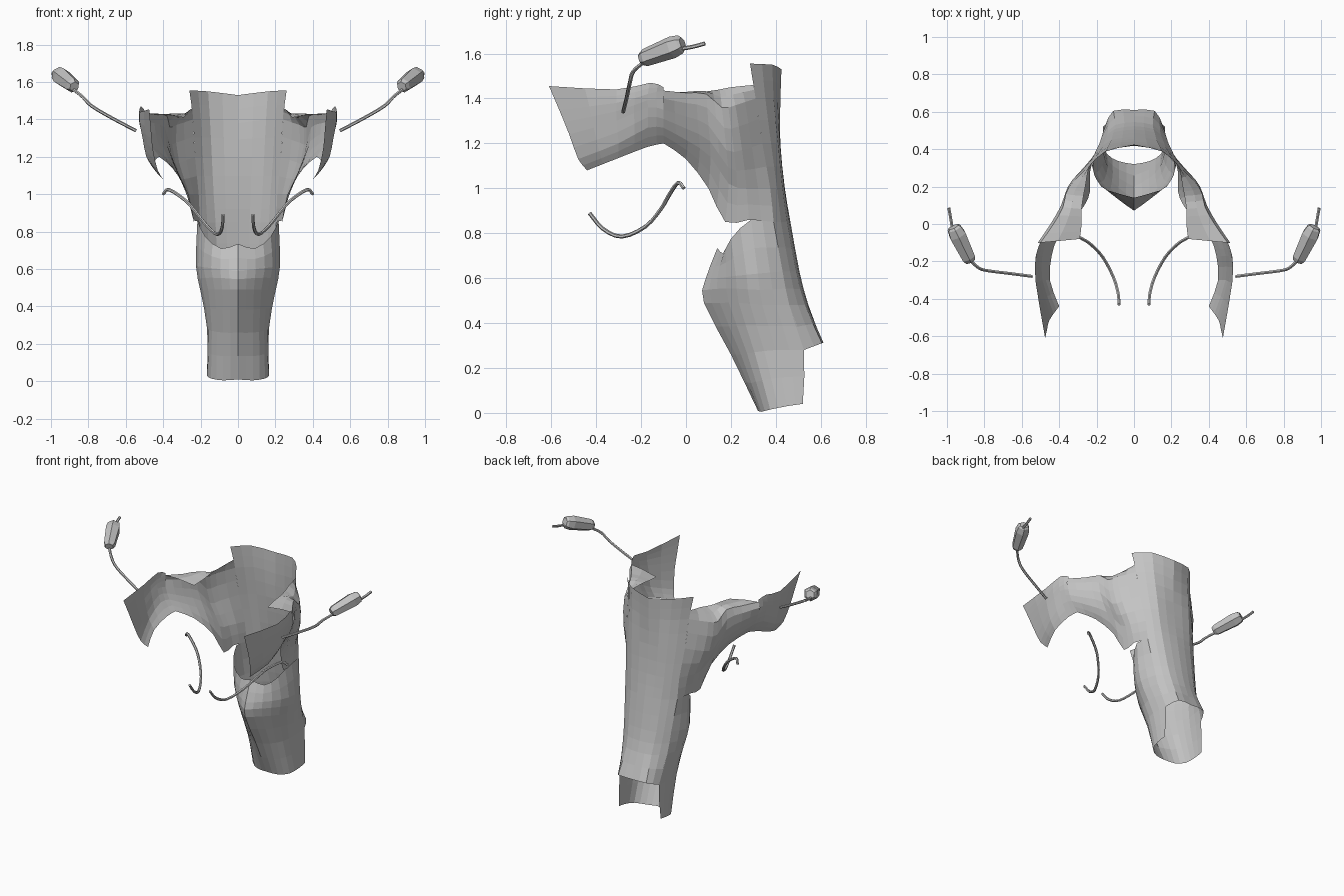
import bpy, bmesh, math
from mathutils import Vector

grey = bpy.data.materials.new("cloth grey")
grey.diffuse_color = (0.55, 0.55, 0.55, 1)


def spline(pts, n):
    """Smooth path through the points, n steps per span."""
    p = [Vector(q) for q in pts]
    p = [2 * p[0] - p[1]] + p + [2 * p[-1] - p[-2]]
    out = []
    for a, b, c, d in zip(p, p[1:], p[2:], p[3:]):
        for i in range(n):
            t = i / n
            out.append(0.5 * (2 * b + (c - a) * t + (2 * a - 5 * b + 4 * c - d) * t * t
                              + (3 * b - a - 3 * c + d) * t ** 3))
    return out + [p[-2]]


def finish(name, bm):
    """Make a mirrored object from the right half."""
    bmesh.ops.recalc_face_normals(bm, faces=bm.faces)
    me = bpy.data.meshes.new(name)
    bm.to_mesh(me)
    bm.free()
    me.materials.append(grey)
    ob = bpy.data.objects.new(name, me)
    bpy.context.collection.objects.link(ob)
    mod = ob.modifiers.new("mirror", "MIRROR")
    mod.merge_threshold = 0.002


def sheet(name, ribs, n=2):
    """Open cloth sheet lofted through ribs."""
    rows = [spline(r, n) for r in ribs]
    cols = [spline(c, n) for c in zip(*rows)]
    bm = bmesh.new()
    grid = [[bm.verts.new((max(v.x, 0), v.y, v.z)) for v in c] for c in cols]
    for a, b in zip(grid, grid[1:]):
        for i in range(len(a) - 1):
            bm.faces.new((a[i], a[i + 1], b[i + 1], b[i]))
    finish(name, bm)


def tube(name, path, radii, sides):
    """Capped tube along a path with a radius at each point."""
    bm = bmesh.new()
    rings = []
    for i, p in enumerate(path):
        t = path[min(i + 1, len(path) - 1)] - path[max(i - 1, 0)]
        q = t.to_track_quat('Z', 'Y')
        rings.append([bm.verts.new(p + q @ Vector((radii[i] * math.cos(a), radii[i] * math.sin(a), 0)))
                      for a in (2 * math.pi * (k + 0.5) / sides for k in range(sides))])
    for a, b in zip(rings, rings[1:]):
        for k in range(sides):
            bm.faces.new((a[k], a[(k + 1) % sides], b[(k + 1) % sides], b[k]))
    bm.faces.new(rings[0])
    bm.faces.new(rings[-1])
    finish(name, bm)


# Upper back with collar: ribs from waist to top edge
collar_rib = [(.205, .39, .85), (.21, .375, 1.0), (.23, .34, 1.2), (.24, .31, 1.4), (.26, .285, 1.555)]
sheet("upper_back", [
    [(0, .465, .85), (0, .44, 1.0), (0, .42, 1.2), (0, .42, 1.38), (0, .425, 1.53)],
    [(.12, .45, .85), (.13, .43, 1.0), (.14, .41, 1.2), (.15, .39, 1.4), (.16, .385, 1.55)],
    collar_rib])

# Body side and shoulder: ribs from the underarm edge to the inner shoulder edge
shoulder_rib = [(.42, -.1, 1.2), (.47, -.1, 1.27), (.5, -.1, 1.35), (.5, -.1, 1.435), (.29, -.08, 1.41)]
sheet("shoulder", [
    collar_rib[:4] + [(.245, .3, 1.46)],
    [(.235, .28, .86), (.26, .27, 1.0), (.315, .25, 1.17), (.33, .22, 1.37), (.26, .2, 1.45)],
    [(.235, .175, .85), (.275, .19, 1.02), (.345, .18, 1.17), (.365, .16, 1.36), (.27, .15, 1.44)],
    [(.265, .1, 1.0), (.335, .11, 1.14), (.385, .1, 1.28), (.38, .09, 1.42), (.28, .08, 1.43)],
    [(.34, .0, 1.13), (.40, .01, 1.21), (.44, .0, 1.32), (.43, .0, 1.425), (.28, .0, 1.42)],
    shoulder_rib])

# Hanging sleeve flap in front of the shoulder
sheet("sleeve_flap", [
    shoulder_rib[:4] + [(.5, -.1, 1.45)],
    [(.44, -.17, 1.185), (.49, -.17, 1.27), (.515, -.17, 1.36), (.525, -.17, 1.42), (.52, -.16, 1.47)],
    [(.45, -.3, 1.135), (.49, -.3, 1.2), (.51, -.31, 1.3), (.525, -.31, 1.38), (.525, -.31, 1.44)],
    [(.40, -.44, 1.08), (.43, -.48, 1.13), (.455, -.52, 1.24), (.465, -.565, 1.35), (.475, -.61, 1.455)]])

# Lower front panel with a centre ridge: rows from hem to waist
sheet("front_panel", [
    [(0, .32, .01), (.08, .335, .005), (.145, .375, .015), (.165, .45, .03), (.165, .52, .04)],
    [(0, .2, .26), (.08, .245, .26), (.14, .305, .27), (.165, .4, .28), (.155, .525, .28)],
    [(0, .08, .49), (.085, .15, .49), (.16, .235, .49), (.2, .34, .48), (.175, .46, .48)],
    [(0, .085, .59), (.095, .14, .6), (.185, .222, .61), (.225, .32, .62), (.185, .43, .63)],
    [(0, .14, .735), (.09, .165, .71), (.175, .2, .775), (.217, .29, .86), (.205, .39, .85)]])

# Lower back panel flaring out at its hem
sheet("back_panel", [
    [(0, .61, .31), (.11, .605, .31), (.155, .525, .28)],
    [(0, .545, .48), (.1, .53, .48), (.175, .46, .48)],
    [(0, .505, .63), (.11, .49, .63), (.185, .43, .63)],
    [(0, .465, .85), (.12, .45, .85), (.205, .39, .85)]])

# Thin cords
cords = {
    "inner_cord": [(.4, -.01, 1.0), (.37, -.035, 1.025), (.285, -.075, .97), (.23, -.11, .91),
                   (.165, -.18, .83), (.11, -.285, .785), (.085, -.37, .82), (.08, -.43, .89)],
    "outer_cord": [(.545, -.28, 1.34), (.66, -.265, 1.4), (.78, -.25, 1.47), (.83, -.235, 1.52),
                   (.88, -.19, 1.56)],
    "cord_end": [(.97, -.03, 1.62), (.98, .03, 1.63), (.99, .085, 1.645)]}
for name, pts in cords.items():
    path = spline(pts, 3)
    tube(name, path, [.009] * len(path), 6)

# Tapered toggles on the outer cords
a, b = Vector((.875, -.2, 1.575)), Vector((.965, -.015, 1.645))
tube("toggle", [a.lerp(b, t) for t in (0, .1, .75, .95, 1)], [.028, .04, .05, .042, .03], 6)
